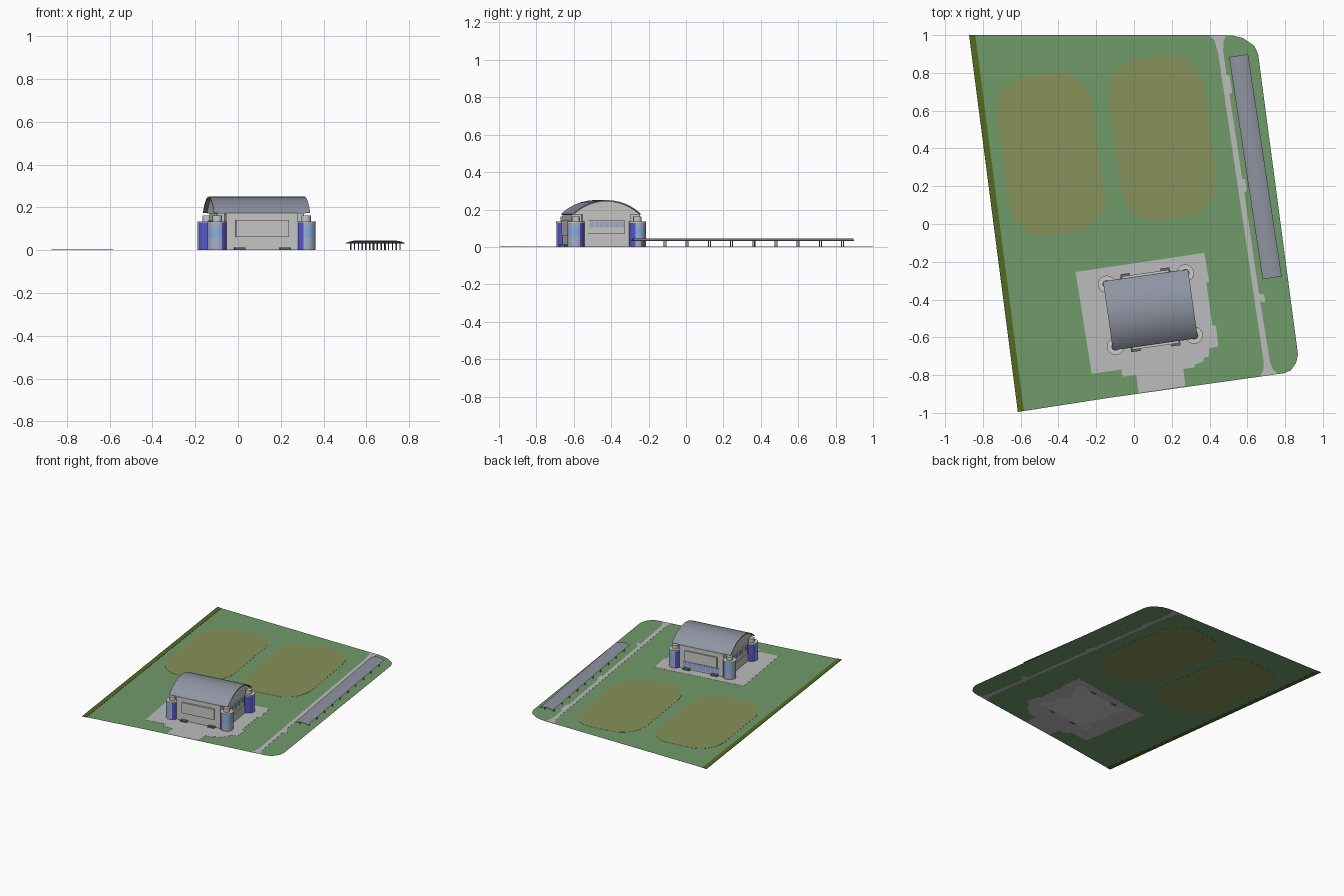
import bpy, bmesh, math
from mathutils import Matrix, Vector

if "Cube" in bpy.data.objects:
    bpy.data.objects.remove(bpy.data.objects["Cube"])


def material(name, r, g, b):
    m = bpy.data.materials.new(name)
    lin = [((c / 255 + 0.055) / 1.055) ** 2.4 for c in (r, g, b)]
    m.diffuse_color = (*lin, 1)
    m.use_nodes = True
    m.node_tree.nodes["Principled BSDF"].inputs["Base Color"].default_value = m.diffuse_color
    return m


GRASS = material("grass_green", 112, 155, 107)
HEDGE = material("hedge_olive", 84, 106, 34)
FIELD = material("field_tan", 134, 146, 90)
PAVING = material("paving_grey", 188, 188, 188)
WALL = material("wall_grey", 202, 202, 200)
ROOF = material("roof_slate", 143, 148, 162)
VIOLET = material("violet_blue", 88, 86, 200)
PALE = material("pale_blue_grey", 165, 176, 204)
GLASS = material("glass_blue", 140, 176, 224)
DARK = material("dark_grey", 105, 103, 110)

# Local frames of the hall and the long shelter
HALL = Matrix.Translation((0.087, -0.454, 0)) @ Matrix.Rotation(math.radians(8.1), 4, 'Z')
SHED = Matrix.Translation((0.6425, 0.303, 0)) @ Matrix.Rotation(math.radians(8.6), 4, 'Z')


def finish(bm, name, mats, frame):
    bmesh.ops.recalc_face_normals(bm, faces=bm.faces)
    me = bpy.data.meshes.new(name)
    bm.to_mesh(me)
    bm.free()
    for m in mats:
        me.materials.append(m)
    ob = bpy.data.objects.new(name, me)
    ob.matrix_world = frame
    bpy.context.collection.objects.link(ob)
    return ob


def prism(name, pts, lo, hi, mat, frame=Matrix(), axis='z'):
    """Extrude a 2D outline along z, or a (y, z) profile along x."""
    bm = bmesh.new()
    place = (lambda p: (p[0], p[1], lo)) if axis == 'z' else (lambda p: (lo, p[0], p[1]))
    face = bm.faces.new([bm.verts.new(place(p)) for p in pts])
    if hi > lo:
        new = bmesh.ops.extrude_face_region(bm, geom=[face])["geom"]
        step = Vector((0, 0, hi - lo) if axis == 'z' else (hi - lo, 0, 0))
        bmesh.ops.translate(bm, verts=[v for v in new if isinstance(v, bmesh.types.BMVert)], vec=step)
    return finish(bm, name, [mat], frame)


def box(name, x0, x1, y0, y1, z0, z1, mat, frame):
    return prism(name, [(x0, y0), (x1, y0), (x1, y1), (x0, y1)], z0, z1, mat, frame)


def arc(half, base, rise, n=24):
    """Points of a shallow arch from -half to +half."""
    r = (half * half + rise * rise) / (2 * rise)
    a = math.asin(half / r)
    return [(r * math.sin(-a + 2 * a * i / n), base + rise - r + r * math.cos(-a + 2 * a * i / n))
            for i in range(n + 1)]


def smooth(ob):
    bpy.ops.object.select_all(action='DESELECT')
    ob.select_set(True)
    bpy.context.view_layer.objects.active = ob
    bpy.ops.object.shade_smooth_by_angle(angle=math.radians(30))


# Grounds: lawn sheet with patches showing on both sides
prism("lawn", [(-0.873, 1), (-0.615, -0.995), (-0.13, -0.92), (0.794, -0.79), (0.83, -0.775),
               (0.858, -0.735), (0.868, -0.69), (0.657, 0.9), (0.635, 0.945), (0.575, 0.985),
               (0.52, 0.998), (0.478, 1)], 0.001, 0.001, GRASS)
prism("boundary_hedge", [(-0.873, 1), (-0.615, -0.995), (-0.583, -0.99), (-0.84, 1)], 0, 0.003, HEDGE)
prism("plaza", [(-0.309, -0.254), (0.372, -0.153), (0.398, -0.305), (0.383, -0.31), (0.414, -0.535),
                (0.435, -0.54), (0.446, -0.647), (0.398, -0.66), (0.398, -0.7), (0.367, -0.71),
                (0.367, -0.73), (0.32, -0.745), (0.32, -0.76), (0.261, -0.767), (0.272, -0.857),
                (0.024, -0.894), (0.013, -0.8), (-0.061, -0.807), (-0.066, -0.77), (-0.224, -0.793)],
      0, 0.002, PAVING)
prism("path", [(0.395, 1), (0.425, 0.975), (0.446, 0.9), (0.685, -0.72), (0.685, -0.77), (0.67, -0.806),
               (0.76, -0.793), (0.735, -0.77), (0.72, -0.73), (0.668, -0.41), (0.695, -0.415),
               (0.69, -0.375), (0.662, -0.37), (0.583, 0.17), (0.597, 0.172), (0.588, 0.24),
               (0.573, 0.238), (0.505, 0.69), (0.52, 0.695), (0.505, 0.79), (0.49, 0.785),
               (0.472, 0.92), (0.475, 0.97), (0.49, 1)], 0, 0.002, PAVING)


def playing_field(name, cx, cy, w, h):
    pts = []
    for k, (sx, sy) in enumerate([(1, 1), (-1, 1), (-1, -1), (1, -1)]):
        for i in range(9):
            t = math.pi / 2 * (k + i / 8)
            pts.append((sx * (w - 0.17) + 0.17 * math.cos(t), sy * (h - 0.2) + 0.2 * math.sin(t)))
    frame = Matrix.Translation((cx, cy, 0)) @ Matrix.Rotation(math.radians(8), 4, 'Z')
    prism(name, pts, 0, 0.002, FIELD, frame)


playing_field("left_field", -0.44, 0.37, 0.255, 0.425)
playing_field("right_field", 0.152, 0.457, 0.255, 0.43)

# Hall body, arched gables and barrel roof
box("hall_body", -0.17, 0.17, -0.185, 0.185, 0, 0.174, WALL, HALL)
box("hall_end_body", -0.205, 0.205, -0.13, 0.13, 0, 0.175, WALL, HALL)
prism("gable_block", arc(0.178, 0.172, 0.073), -0.208, 0.208, WALL, HALL, 'x')
smooth(prism("barrel_roof", arc(0.184, 0.175, 0.075) + arc(0.179, 0.173, 0.07)[::-1],
             -0.227, 0.227, ROOF, HALL, 'x'))

# Front and back: raised panels, entrance steps, glazed strip at the back
for side, tag in ((-1, "front"), (1, "back")):
    y0, y1 = sorted((side * 0.18, side * 0.196))
    box(tag + "_panel", -0.125, 0.125, y0, y1, 0.062, 0.142, WALL, HALL)
    for sx in (-1, 1):
        y0, y1 = sorted((side * 0.18, side * 0.208))
        box(tag + "_step", sx * 0.107 - 0.025, sx * 0.107 + 0.025, y0, y1, 0, 0.012, DARK, HALL)
for i in range(8):
    x = -0.14 + i * 0.035
    box("back_glazing", x + 0.002, x + 0.033, 0.18, 0.188, 0.014, 0.056, GLASS, HALL)

# End walls: framed strip with a row of windows
for side, tag in ((-1, "left"), (1, "right")):
    x0, x1 = sorted((side * 0.2, side * 0.213))
    box(tag + "_end_panel", x0, x1, -0.1, 0.1, 0.068, 0.142, WALL, HALL)
    x0, x1 = sorted((side * 0.21, side * 0.215))
    for i in range(7):
        y = -0.094 + i * 0.027
        box(tag + "_end_window", x0, x1, y + 0.002, y + 0.024, 0.104, 0.137, PALE, HALL)


# Corner towers: violet drum with banded glazing facing outward
def tower(name, sx, sy):
    n, r = 32, 0.045
    levels = [0, 0.058, 0.105, 0.13]
    out = math.atan2(sy, sx)
    bm = bmesh.new()
    rings = [[bm.verts.new((r * math.cos(2 * math.pi * i / n), r * math.sin(2 * math.pi * i / n), z))
              for i in range(n)] for z in levels]
    for k in range(3):
        for i in range(n):
            j = (i + 1) % n
            f = bm.faces.new([rings[k][i], rings[k][j], rings[k + 1][j], rings[k + 1][i]])
            turn = 2 * math.pi * (i + 0.5) / n - out
            outward = math.cos(turn) > math.cos(math.radians(70))
            f.material_index = (2 if k == 1 else 1) if outward else 0
    for ring in (rings[0], rings[3]):
        bm.faces.new(ring).material_index = 3
    place = HALL @ Matrix.Translation((sx * 0.21, sy * 0.166, 0))
    smooth(finish(bm, name, [VIOLET, PALE, GLASS, WALL], place))
    for part, rad, lo, hi in (("_rim", 0.046, 0.129, 0.135), ("_turret", 0.022, 0.13, 0.162)):
        pts = [(rad * math.cos(2 * math.pi * i / n), rad * math.sin(2 * math.pi * i / n)) for i in range(n)]
        smooth(prism(name + part, pts, lo, hi, WALL, place))


for sx, a in ((-1, "left"), (1, "right")):
    for sy, b in ((-1, "front"), (1, "back")):
        tower(f"{b}_{a}_tower", sx, sy)

# Long shelter: shallow arched roof on two rows of posts
prof = arc(0.051, 0.033, 0.012, 10) + arc(0.049, 0.031, 0.011, 10)[::-1]
smooth(prism("shelter_roof", prof, -0.595, 0.595, ROOF, SHED @ Matrix.Rotation(math.pi / 2, 4, 'Z'), 'x'))
for sx in (-1, 1):
    for i in range(10):
        y = -0.54 + i * 0.12
        box("shelter_post", sx * 0.035 - 0.0025, sx * 0.035 + 0.0025, y - 0.0025, y + 0.0025, 0, 0.036, DARK, SHED)
